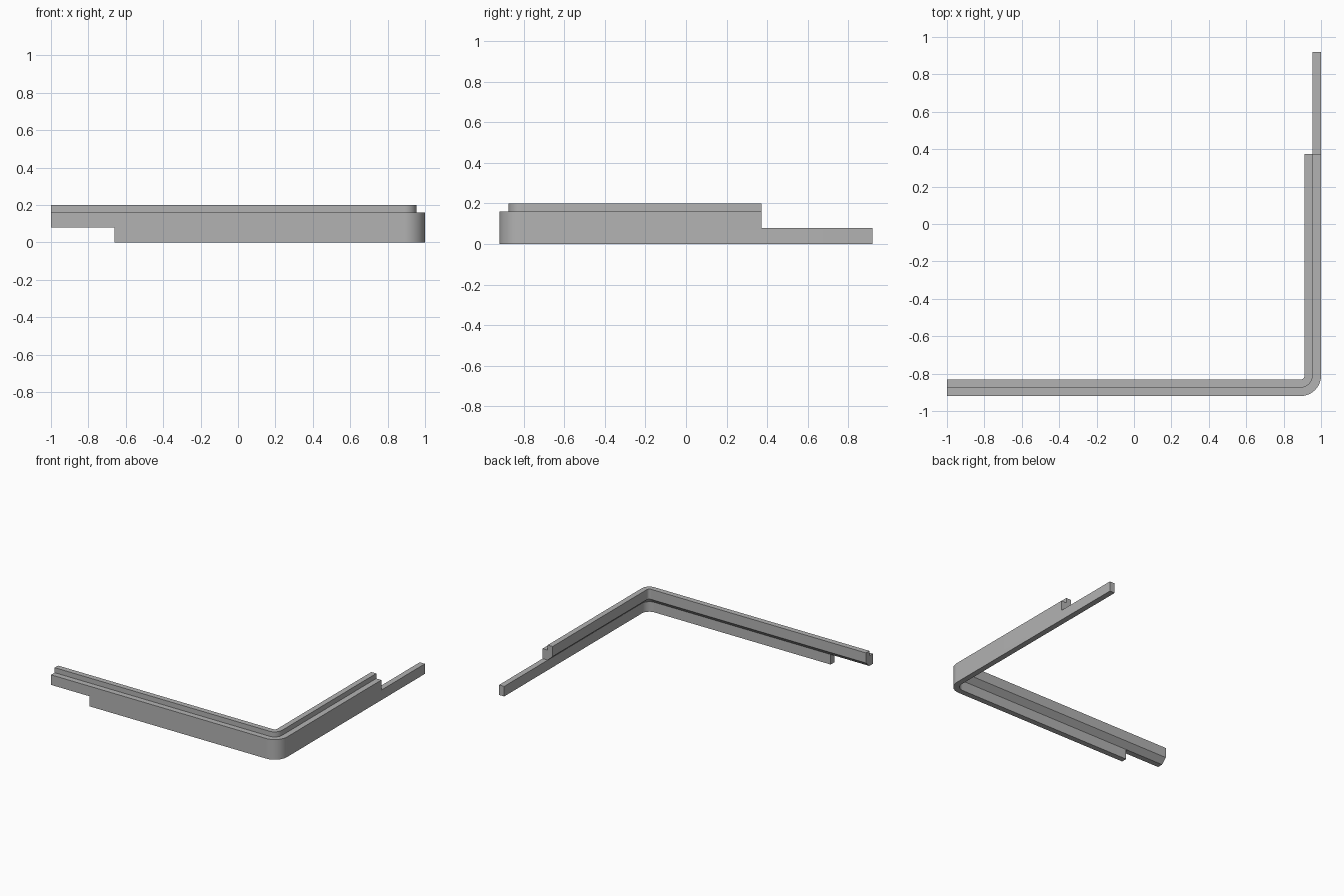
import bpy, bmesh, math

cube = bpy.data.objects.get("Cube")
if cube:
    bpy.data.objects.remove(cube)

# One plain grey for the whole part
grey = bpy.data.materials.new("plain_grey")
grey.use_nodes = True
colour = (0.45, 0.45, 0.45, 1)
grey.diffuse_color = colour
grey.node_tree.nodes["Principled BSDF"].inputs["Base Color"].default_value = colour

RIGHT, FRONT, BACK, LEFT = 1.0, -0.92, 0.92, -1.0
RADIUS, STEPS = 0.11, 16
WALL, DEPTH = 0.045, 0.088      # wall thickness, full depth with lip
MID, SHELF, TOP = 0.08, 0.16, 0.2

# Cross-section: inward distance from the outer face, height
profile = [(0, 0), (WALL, 0), (WALL, MID), (DEPTH, 0.12),
           (DEPTH, TOP), (WALL, TOP), (WALL, SHELF), (0, SHELF)]


def station(x, y, nx, ny):
    """Profile points at an outer path point, pushed along the inward normal."""
    return [(x + nx * d, y + ny * d, z) for d, z in profile]


# Path: front arm, rounded corner, side arm
stations = [station(LEFT, FRONT, 0, 1)]
cx, cy = RIGHT - RADIUS, FRONT + RADIUS
for i in range(STEPS + 1):
    a = math.radians(-90 + 90 * i / STEPS)
    c, s = math.cos(a), math.sin(a)
    stations.append(station(cx + RADIUS * c, cy + RADIUS * s, -c, -s))
stations.append(station(RIGHT, BACK, -1, 0))

# Sweep the profile into the corner strip
bm = bmesh.new()
rings = [[bm.verts.new(p) for p in st] for st in stations]
n = len(profile)
for a, b in zip(rings, rings[1:]):
    for i in range(n):
        j = (i + 1) % n
        bm.faces.new((a[i], b[i], b[j], a[j]))
bm.faces.new(rings[0])
bm.faces.new(rings[-1][::-1])
bmesh.ops.recalc_face_normals(bm, faces=bm.faces)
mesh = bpy.data.meshes.new("corner_strip")
bm.to_mesh(mesh)
bm.free()
mesh.materials.append(grey)
strip = bpy.data.objects.new("corner_strip", mesh)
bpy.context.collection.objects.link(strip)


def notch(name, low, high):
    """Cut a box between two corners out of the strip."""
    bpy.ops.mesh.primitive_cube_add(
        size=1, location=[(l + h) / 2 for l, h in zip(low, high)])
    box = bpy.context.object
    box.name = name
    box.scale = [h - l for l, h in zip(low, high)]
    box.data.materials.append(grey)
    box.hide_render = True
    box.hide_set(True)
    mod = strip.modifiers.new(name, 'BOOLEAN')
    mod.operation = 'DIFFERENCE'
    mod.solver = 'EXACT'
    mod.object = box


# Half-lap joints: underside of the front arm, upper part of the side arm
notch("front_arm_notch", (-1.2, -1.1, -0.2), (-0.66, -0.6, MID))
notch("side_arm_notch", (0.7, 0.373, MID), (1.2, 1.1, 0.4))

# Bake the cuts, remove the cutters, smooth the rounded corner only
bpy.context.view_layer.update()
depsgraph = bpy.context.evaluated_depsgraph_get()
cut_mesh = bpy.data.meshes.new_from_object(strip.evaluated_get(depsgraph))
strip.modifiers.clear()
strip.data = cut_mesh
for name in ("front_arm_notch", "side_arm_notch"):
    bpy.data.objects.remove(bpy.data.objects[name])
bpy.ops.object.select_all(action='DESELECT')
strip.select_set(True)
bpy.context.view_layer.objects.active = strip
bpy.ops.object.shade_smooth_by_angle(angle=math.radians(30))
